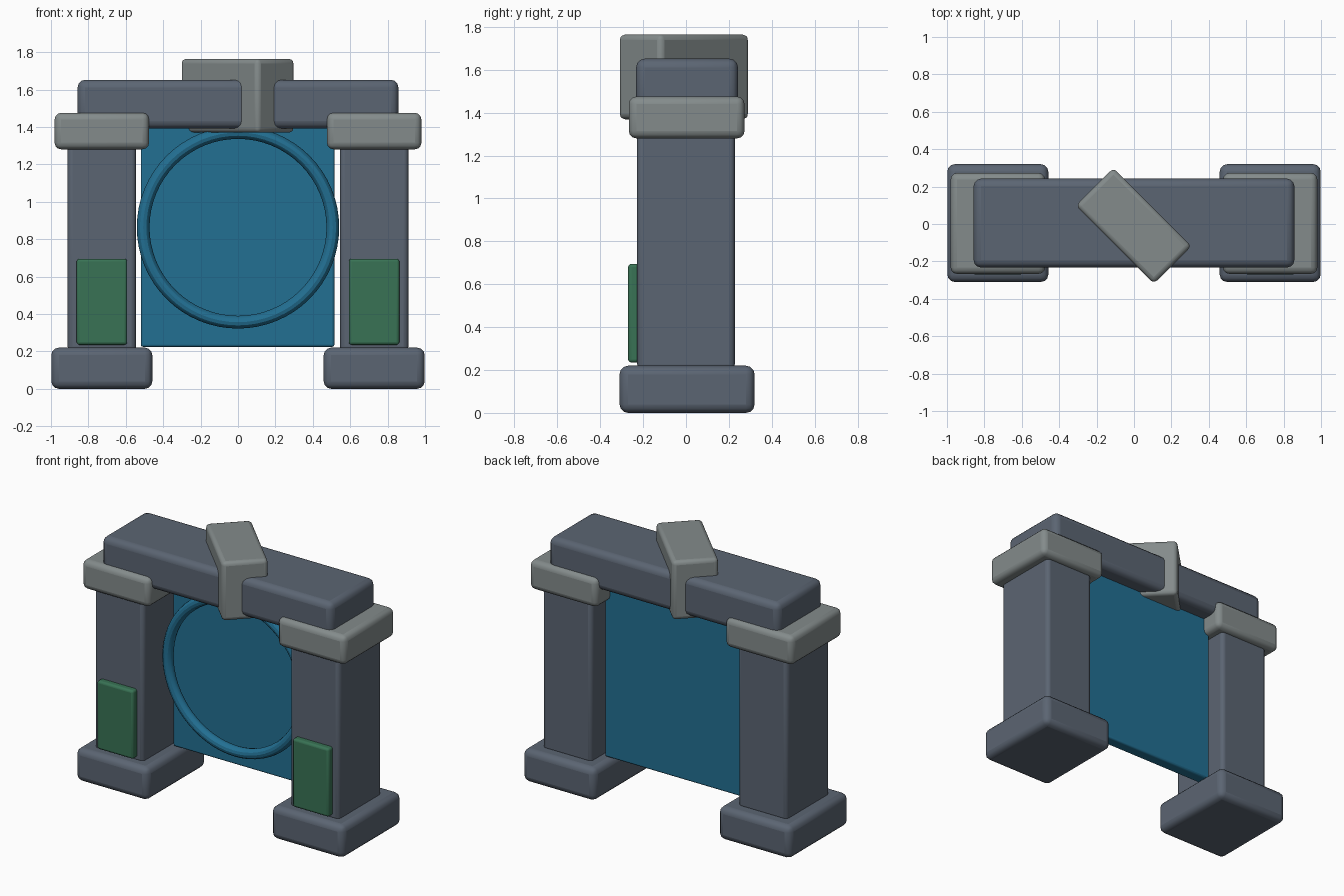
import bpy, math

if "Cube" in bpy.data.objects:
    bpy.data.objects.remove(bpy.data.objects["Cube"])


def material(name, rgb):
    m = bpy.data.materials.new(name)
    m.diffuse_color = (*rgb, 1)
    m.use_nodes = True
    m.node_tree.nodes["Principled BSDF"].inputs["Base Color"].default_value = m.diffuse_color
    return m


SLATE = material("slate", (0.105, 0.13, 0.17))
STONE = material("pale_stone", (0.23, 0.26, 0.26))
BLUE = material("portal_blue", (0.016, 0.16, 0.29))
GREEN = material("moss_green", (0.04, 0.17, 0.09))


def finish(obj, name, mat):
    obj.name = name
    obj.data.materials.append(mat)
    bpy.ops.object.shade_smooth_by_angle(angle=math.radians(30))


def block(name, centre, size, mat, bevel, turn=0):
    """Box with rounded edges."""
    bpy.ops.mesh.primitive_cube_add(size=1, location=centre)
    obj = bpy.context.object
    obj.scale = size
    bpy.ops.object.transform_apply(location=False, rotation=False, scale=True)
    obj.rotation_euler.z = math.radians(turn)
    mod = obj.modifiers.new("rounded_edges", 'BEVEL')
    mod.width = bevel
    mod.segments = 3
    finish(obj, name, mat)
    return obj


# Two matching pillars: base, shaft, cap and front plaque
for side, s in (("left", -1), ("right", 1)):
    x = s * 0.728
    block(side + "_base", (x, 0.005, 0.11), (0.54, 0.63, 0.22), SLATE, 0.04)
    block(side + "_pillar", (x, 0, 0.79), (0.365, 0.455, 1.18), SLATE, 0.025)
    block(side + "_cap", (x, 0.003, 1.378), (0.505, 0.54, 0.195), STONE, 0.035)
    block(side + "_plaque", (x, -0.24, 0.465), (0.27, 0.06, 0.46), GREEN, 0.015)

# Lintel with the skewed keystone
block("lintel", (0, 0.005, 1.522), (1.715, 0.475, 0.26), SLATE, 0.04)
block("keystone", (-0.002, -0.01, 1.567), (0.59, 0.285, 0.395), STONE, 0.025, -45)

# Portal panel, set towards the back, and the ring in front of it
block("portal_panel", (-0.002, 0.09, 0.862), (1.035, 0.08, 1.275), BLUE, 0.012)
bpy.ops.mesh.primitive_torus_add(
    major_radius=0.507, minor_radius=0.034, major_segments=64, minor_segments=12,
    location=(0, -0.02, 0.863), rotation=(math.pi / 2, 0, 0))
finish(bpy.context.object, "portal_ring", BLUE)
